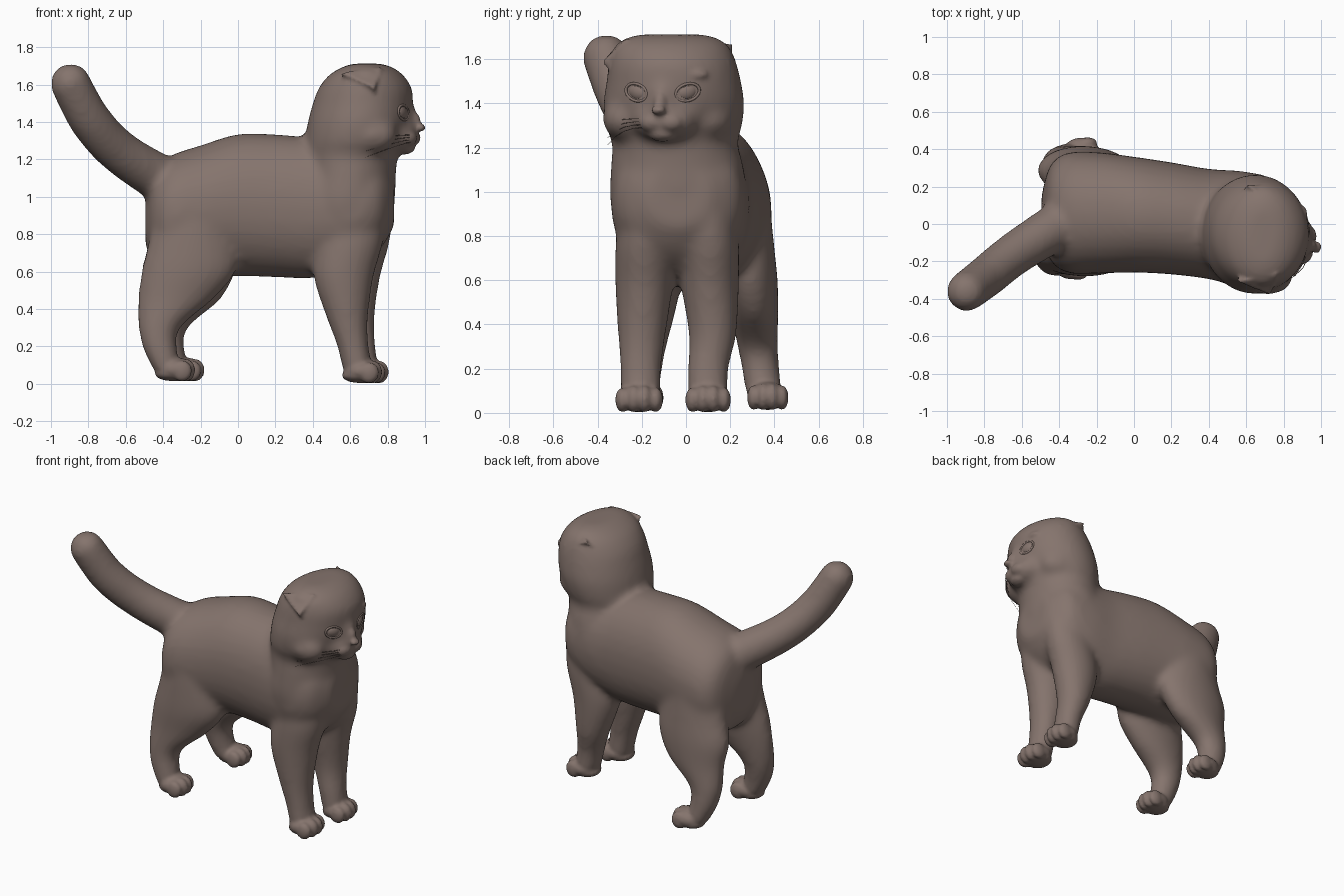
import bpy, bmesh, math
from mathutils import Vector, Matrix

if "Cube" in bpy.data.objects:
    bpy.data.objects.remove(bpy.data.objects["Cube"])

fur = bpy.data.materials.new("grey_brown_fur")
fur.diffuse_color = (0.235, 0.175, 0.153, 1)
fur.use_nodes = True
fur.node_tree.nodes["Principled BSDF"].inputs["Base Color"].default_value = fur.diffuse_color

HEAD = Matrix.Translation((0.65, -0.05, 0)) @ Matrix.Rotation(math.radians(-13), 4, 'Z')


def spline(rows, steps=5):
    """Catmull-Rom interpolation of equal-length rows."""
    out = []
    n = len(rows)
    for i in range(n - 1):
        a, b, c, d = (rows[max(0, min(n - 1, i + k))] for k in (-1, 0, 1, 2))
        for s in range(steps):
            t = s / steps
            out.append([0.5 * (2 * q + (r - p) * t + (2 * p - 5 * q + 4 * r - w) * t * t
                               + (3 * q - p - 3 * r + w) * t ** 3)
                        for p, q, r, w in zip(a, b, c, d)])
    return out + [list(rows[-1])]


def skin_rings(bm, rings):
    """Closed skin over a list of rings of points."""
    rings = [[bm.verts.new(p) for p in r] for r in rings]
    for r0, r1 in zip(rings, rings[1:]):
        for k in range(len(r0)):
            m = (k + 1) % len(r0)
            bm.faces.new((r0[k], r0[m], r1[m], r1[k]))
    bm.faces.new(rings[0][::-1])
    bm.faces.new(rings[-1])


def loft(bm, rows, axis, power=2.0, seg=32):
    """Rows: position on axis, two centre coordinates, two radii."""
    rings = []
    for h, c1, c2, r1, r2 in spline(rows):
        ring = []
        for k in range(seg):
            a = 2 * math.pi * k / seg
            ca, sa = math.cos(a), math.sin(a)
            p = c1 + r1 * math.copysign(abs(ca) ** (2 / power), ca)
            q = c2 + r2 * math.copysign(abs(sa) ** (2 / power), sa)
            ring.append((h, p, q) if axis == 'x' else (p, q, h))
        rings.append(ring)
    skin_rings(bm, rings)


def blob(bm, pos, rad, frame=Matrix(), seg=20, rows=12):
    rings = []
    for j in range(rows):
        b = math.pi * ((j + 0.4) / (rows - 0.2) - 0.5)
        rings.append([frame @ Vector((pos[0] + rad[0] * math.cos(b) * math.cos(2 * math.pi * k / seg),
                                      pos[1] + rad[1] * math.cos(b) * math.sin(2 * math.pi * k / seg),
                                      pos[2] + rad[2] * math.sin(b))) for k in range(seg)])
    skin_rings(bm, rings)


def make(name, bm):
    bmesh.ops.recalc_face_normals(bm, faces=bm.faces[:])
    for f in bm.faces:
        f.smooth = True
    me = bpy.data.meshes.new(name)
    bm.to_mesh(me)
    bm.free()
    me.materials.append(fur)
    ob = bpy.data.objects.new(name, me)
    bpy.context.collection.objects.link(ob)
    return ob


def fuse(ob, voxel, repeats):
    """Merge overlapping parts into one smooth skin."""
    m = ob.modifiers.new("fuse", 'REMESH')
    m.mode = 'VOXEL'
    m.voxel_size = voxel
    m.use_smooth_shade = True
    s = ob.modifiers.new("soften", 'SMOOTH')
    s.factor = 0.5
    s.iterations = repeats
    dg = bpy.context.evaluated_depsgraph_get()
    me = bpy.data.meshes.new_from_object(ob.evaluated_get(dg))
    ob.modifiers.clear()
    ob.data = me
    me.materials.clear()
    me.materials.append(fur)


# Torso
bm = bmesh.new()
loft(bm, [(-0.495, 0.05, 0.86, 0.10, 0.12), (-0.45, 0.06, 0.89, 0.25, 0.25),
          (-0.36, 0.06, 0.90, 0.32, 0.32), (-0.20, 0.06, 0.92, 0.325, 0.355),
          (0.0, 0.05, 0.955, 0.31, 0.38), (0.2, 0.03, 0.952, 0.30, 0.382),
          (0.4, 0.0, 0.94, 0.295, 0.375), (0.6, -0.03, 0.95, 0.31, 0.34),
          (0.75, -0.035, 0.98, 0.27, 0.27), (0.835, -0.035, 0.98, 0.14, 0.14)], 'x', 2.15)

# Neck and skull
loft(bm, [(0.80, 0.57, -0.035, 0.19, 0.28), (0.97, 0.585, -0.035, 0.25, 0.31),
          (1.12, 0.60, -0.04, 0.245, 0.30), (1.22, 0.605, -0.05, 0.25, 0.285),
          (1.30, 0.625, -0.055, 0.265, 0.31), (1.40, 0.65, -0.055, 0.277, 0.32),
          (1.50, 0.668, -0.055, 0.268, 0.305), (1.58, 0.68, -0.06, 0.25, 0.29),
          (1.65, 0.685, -0.065, 0.20, 0.265), (1.69, 0.69, -0.065, 0.14, 0.22),
          (1.712, 0.69, -0.065, 0.08, 0.15)], 'z', 2.0)
# Cheeks, muzzle base and nose bridge
for s in (-1, 1):
    blob(bm, (0.06 - 0.03 * s, 0.19 * s - 0.01, 1.33), (0.16, 0.11, 0.105), HEAD)
blob(bm, (0.20, 0, 1.325), (0.125, 0.155, 0.1), HEAD)
blob(bm, (0.235, 0, 1.40), (0.085, 0.075, 0.13), HEAD)

# Front legs: row is z, x, sideways offset, two radii
front = [(0.90, 0.62, 0.03, 0.17, 0.13), (0.75, 0.60, 0.02, 0.175, 0.135),
         (0.57, 0.565, 0.015, 0.16, 0.13), (0.35, 0.585, 0.005, 0.11, 0.108),
         (0.2, 0.615, 0.0, 0.085, 0.094), (0.05, 0.645, 0.0, 0.08, 0.094)]
for y, s, dx in ((-0.205, 1, 0), (0.10, -1, 0.035)):
    loft(bm, [(z, x + dx, y + s * o + (0.025 if s < 0 and z > 0.3 else 0), a, b)
              for z, x, o, a, b in front], 'z')

# Hind legs: row is z, x, two radii
hind = [(0.95, -0.24, 0.2, 0.13), (0.75, -0.245, 0.235, 0.135), (0.6, -0.265, 0.252, 0.13),
        (0.45, -0.335, 0.2, 0.11), (0.3, -0.42, 0.112, 0.092),
        (0.18, -0.415, 0.09, 0.085), (0.05, -0.365, 0.075, 0.084)]
near_y = (-0.13, -0.14, -0.15, -0.16, -0.18, -0.195, -0.2)
far_y = (0.25, 0.265, 0.285, 0.308, 0.325, 0.34, 0.36)
for ys, dx in ((near_y, 0), (far_y, 0.04)):
    loft(bm, [(z, x + dx * (z < 0.5), y, a, b)
              for (z, x, a, b), y in zip(hind, ys)], 'z')

# Tail
for x, y, z, r in spline([(-0.30, 0.04, 1.04, 0.14), (-0.42, -0.02, 1.10, 0.128),
                          (-0.64, -0.16, 1.245, 0.117), (-0.79, -0.28, 1.41, 0.114),
                          (-0.895, -0.36, 1.605, 0.109)], 8):
    blob(bm, (x, y, z), (r, r, r))
cat = make("cat_body", bm)
fuse(cat, 0.022, 8)

# Paws: rounded bun with four shallow toes each
bm = bmesh.new()
bm.from_mesh(cat.data)
bpy.data.objects.remove(cat)
for x, y, w in ((0.665, -0.212, 0.11), (0.7, 0.1, 0.105),
                (-0.335, -0.2, 0.1), (-0.285, 0.37, 0.095)):
    z0 = 0.005 if x > 0 else 0.015
    blob(bm, (x + 0.0, y, 0.062 + z0), (0.103, w * 0.97, 0.064))
    blob(bm, (x - 0.02, y, 0.04 + z0), (0.09, w * 0.85, 0.04))
    for k in (-1.5, -0.5, 0.5, 1.5):
        t = abs(k)
        blob(bm, (x + 0.062 - 0.018 * t, y + k * w * 0.45, 0.06 + z0 - 0.004 * t),
             (0.054, w * 0.31, 0.064 - 0.005 * t))

# Muzzle pads, chin, nose and brows
for s in (-1, 1):
    blob(bm, (0.262, 0.042 * s, 1.315), (0.062, 0.066, 0.05), HEAD)
    blob(bm, (0.205, 0.12 * s, 1.53), (0.05, 0.085, 0.035), HEAD)
blob(bm, (0.245, 0, 1.268), (0.06, 0.07, 0.042), HEAD)
blob(bm, (0.285, 0, 1.40), (0.05, 0.036, 0.06), HEAD)
blob(bm, (0.335, 0, 1.37), (0.026, 0.034, 0.02), HEAD)

# Folded ears: thick triangular flaps lying on the skull
for s in (-1, 1):
    tri = [Vector((u - 0.035 * s, v * s - 0.015, z)) for u, v, z in
           ((-0.08, 0.245, 1.65), (0.125, 0.155, 1.68), (0.115, 0.275, 1.565))]
    n = (tri[1] - tri[0]).cross(tri[2] - tri[0]).normalized() * 0.024
    skin_rings(bm, [[HEAD @ (p + n * d) for p in tri] for d in (-1, 1)])
cat = make("cat_body", bm)
fuse(cat, 0.0115, 2)

# Eyes: ball and almond lid rim, laid on the face surface
bpy.context.view_layer.update()
for side, s in (("right", -1), ("left", 1)):
    ok, hit, normal, _ = cat.ray_cast(HEAD @ Vector((0.8, 0.118 * s, 1.45)),
                                      HEAD.to_3x3() @ Vector((-1, 0, 0)))
    if not ok:
        continue
    frame = (Matrix.Translation(hit) @ normal.to_track_quat('Z', 'Y').to_matrix().to_4x4()
             @ Matrix.Rotation(0.3 * s, 4, 'Z'))
    bm = bmesh.new()
    blob(bm, (0, 0, -0.016), (0.048, 0.036, 0.024), frame)
    make(side + "_eye", bm)
    bm = bmesh.new()
    rim = []
    for i in range(32):
        a = 2 * math.pi * i / 32
        c = Vector((0.056 * math.cos(a), 0.038 * math.sin(a), -0.003))
        out = Vector((c.x, c.y, 0)).normalized()
        rim.append([bm.verts.new(frame @ (c + 0.007 * (math.cos(b) * out + Vector((0, 0, math.sin(b))))))
                    for b in (2 * math.pi * j / 8 for j in range(8))])
    for i in range(32):
        for j in range(8):
            n, m = (i + 1) % 32, (j + 1) % 8
            bm.faces.new((rim[i][j], rim[n][j], rim[n][m], rim[i][m]))
    make(side + "_eyelid", bm)

# Whiskers, drooping on the near side only
cu = bpy.data.curves.new("whiskers", 'CURVE')
cu.dimensions = '3D'
cu.bevel_depth = 0.0022
cu.bevel_resolution = 1
cu.materials.append(fur)
for k in range(4):
    sp = cu.splines.new('POLY')
    sp.points.add(4)
    for i, pt in enumerate(sp.points):
        t = i / 4
        v = HEAD @ Vector((0.30 - 0.2 * t * t, -0.07 - 0.22 * t,
                           1.33 - 0.013 * k + 0.01 * t - (0.03 + 0.02 * k) * t * t))
        pt.co = (*v, 1)
        pt.radius = 1 - 0.7 * t
bpy.context.collection.objects.link(bpy.data.objects.new("whiskers", cu))
